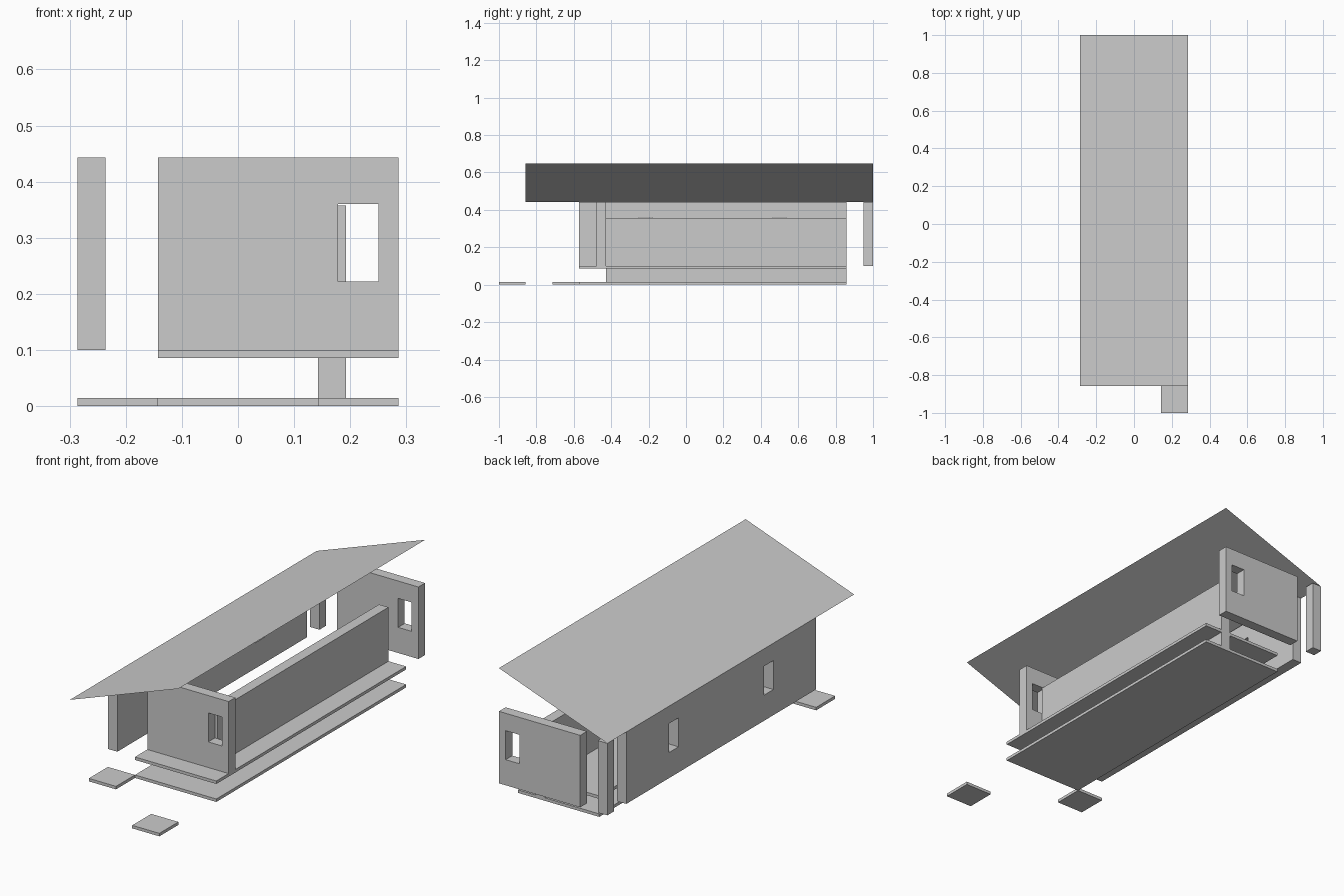
import bpy
import bmesh

if "Cube" in bpy.data.objects:
    bpy.data.objects.remove(bpy.data.objects["Cube"])

U = 1 / 7          # layout module
T = 0.05           # wall thickness
SLAB = 0.1 * U     # slab thickness
BASE = 0.1         # top of the raised floor
TOP = BASE + 2.4 * U
WIN_Z = (0.222, 0.36)


def box(name, x, y, z):
    """Box from (min, max) pairs on each axis."""
    bm = bmesh.new()
    bmesh.ops.create_cube(bm, size=1)
    for v in bm.verts:
        v.co = [r[0] if c < 0 else r[1] for c, r in zip(v.co, (x, y, z))]
    me = bpy.data.meshes.new(name)
    bm.to_mesh(me)
    bm.free()
    ob = bpy.data.objects.new(name, me)
    bpy.context.collection.objects.link(ob)
    return ob


def cut_window(wall, x, y):
    """Cut a window opening through a wall."""
    cutter = box(wall.name + "_window_cutter", x, y, WIN_Z)
    cutter.hide_render = True
    cutter.hide_set(True)
    mod = wall.modifiers.new("window", 'BOOLEAN')
    mod.operation = 'DIFFERENCE'
    mod.solver = 'EXACT'
    mod.object = cutter


# Ground slab and raised floor
for name, z in (("ground_slab", 0), ("raised_floor", BASE - SLAB)):
    box(name, (-U, 2 * U), (-4 * U, 6 * U), (z, z + SLAB))

# Stepping slabs
box("front_step", (U, 2 * U), (-7 * U, -6 * U), (0, SLAB))
box("side_step", (-2 * U, -U), (-5 * U, -4 * U), (0, SLAB))

# Front and back walls, each with one window
for name, y in (("front_wall", -3 * U - T), ("back_wall", 7 * U - T)):
    wall = box(name, (-U, 2 * U), (y, y + T), (BASE, TOP))
    cut_window(wall, (1.25 * U, 1.75 * U), (y - T, y + 2 * T))

# Long left wall with two windows
left = (-2 * U, -2 * U + T)
wall = box("left_wall", left, (-4 * U, 6 * U), (BASE, TOP))
for y in (-1.75 * U, 3.25 * U):
    cut_window(wall, (left[0] - T, left[1] + T), (y, y + 0.5 * U))

# Low right wall standing on the ground slab
box("right_wall", (U, U + T), (-3 * U, 6 * U), (SLAB, 2.5 * U))

# Corner post
box("corner_post", left, (7 * U - T, 7 * U), (BASE, TOP))

# Thin sloping roof sheet
roof = bpy.data.meshes.new("roof")
lo, hi = TOP, TOP + 1.44 * U
roof.from_pydata([(-2 * U, -6 * U, lo), (2 * U, -6 * U, hi),
                  (2 * U, 7 * U, hi), (-2 * U, 7 * U, lo)], [], [(0, 1, 2, 3)])
bpy.context.collection.objects.link(bpy.data.objects.new("roof", roof))
